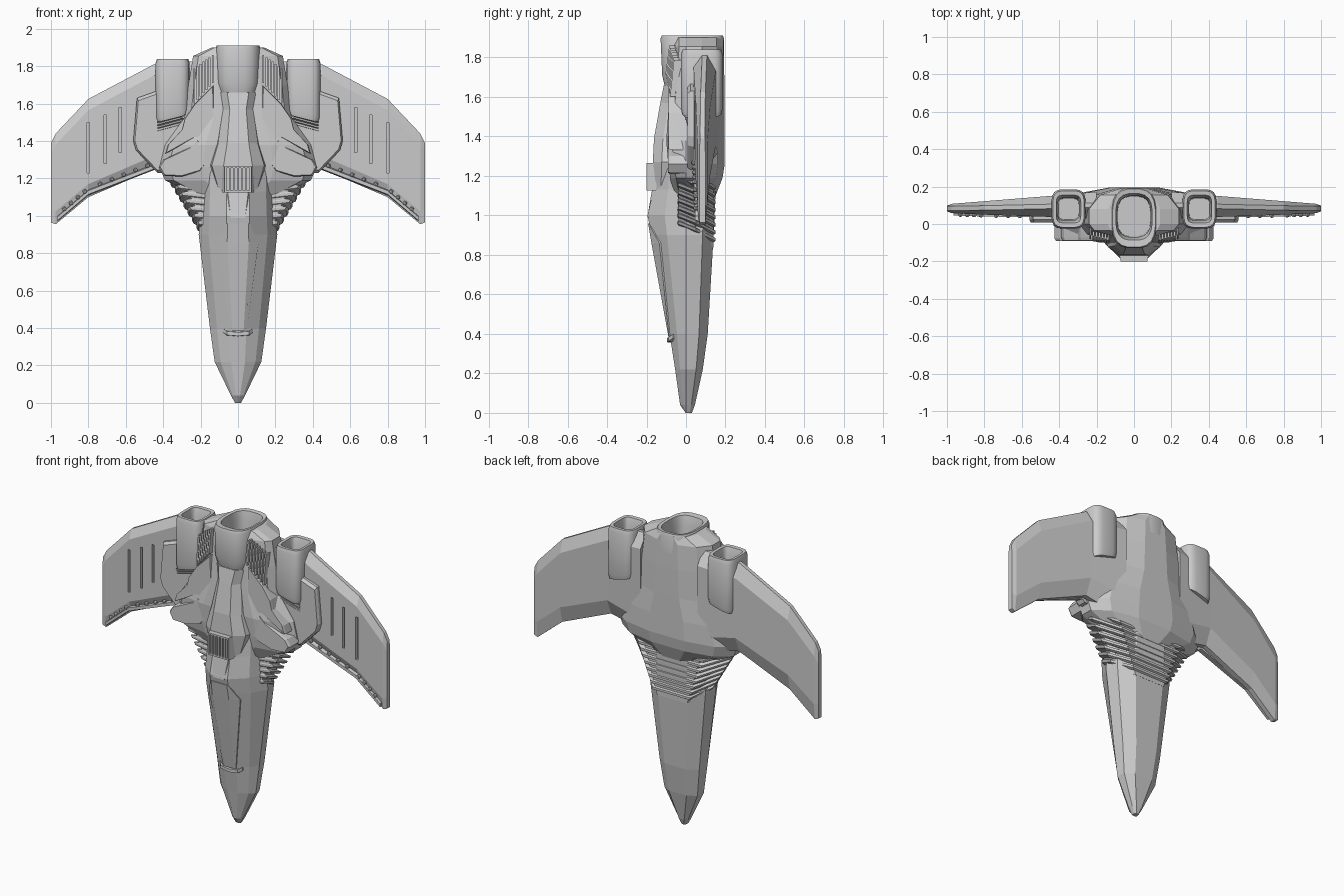
import bpy, bmesh, math
from mathutils import Vector

if "Cube" in bpy.data.objects:
    bpy.data.objects.remove(bpy.data.objects["Cube"])


def finish(name, bm, mirror=False, smooth=False, cutter=None):
    bmesh.ops.recalc_face_normals(bm, faces=bm.faces)
    me = bpy.data.meshes.new(name)
    bm.to_mesh(me)
    bm.free()
    ob = bpy.data.objects.new(name, me)
    bpy.context.collection.objects.link(ob)
    if cutter:
        b = ob.modifiers.new("cut", 'BOOLEAN')
        b.object, b.operation, b.solver = cutter, 'DIFFERENCE', 'EXACT'
    if mirror:
        m = ob.modifiers.new("mirror", 'MIRROR')
        m.use_axis[0] = True
    if smooth:
        bpy.ops.object.select_all(action='DESELECT')
        ob.select_set(True)
        bpy.context.view_layer.objects.active = ob
        bpy.ops.object.shade_smooth_by_angle(angle=math.radians(35))
    return ob


def add_loft(bm, rings):
    vs = [[bm.verts.new(p) for p in r] for r in rings]
    n = len(vs[0])
    for a, b in zip(vs, vs[1:]):
        for i in range(n):
            j = (i + 1) % n
            bm.faces.new((a[i], a[j], b[j], b[i]))
    bm.faces.new(vs[0][::-1])
    bm.faces.new(vs[-1])


def loft(name, rings, **kw):
    bm = bmesh.new()
    add_loft(bm, rings)
    return finish(name, bm, **kw)


def sym(half, z):
    """Full ring at height z from the x > 0 half of a section."""
    return [(x, y, z) for x, y in half] + [(-x, y, z) for x, y in reversed(half)]


def oval(cx, cy, rx, ry, z, p=3.0, n=20, slope=0.0):
    pts = []
    for i in range(n):
        a = 2 * math.pi * (i + .5) / n
        c, s = math.cos(a), math.sin(a)
        x = cx + rx * math.copysign(abs(c) ** (2 / p), c)
        y = cy + ry * math.copysign(abs(s) ** (2 / p), s)
        pts.append((x, y, z + slope * (x - cx)))
    return pts


def add_box(bm, x, y, z, sx, sy, sz):
    r = [(x - sx/2, y - sy/2), (x + sx/2, y - sy/2), (x + sx/2, y + sy/2), (x - sx/2, y + sy/2)]
    add_loft(bm, [[(a, b, z + k * sz/2) for a, b in r] for k in (-1, 1)])


def plate(name, outline, y_front, y_back, inset=.93, **kw):
    """Armour plate with chamfered front from an x-z outline."""
    cx = sum(p[0] for p in outline) / len(outline)
    cz = sum(p[1] for p in outline) / len(outline)
    def ring(y, s):
        return [(cx + (x - cx) * s, y, cz + (z - cz) * s) for x, z in outline]
    return loft(name, [ring(y_back, 1), ring(y_front + .015, 1), ring(y_front, inset)], **kw)


# Hidden cutters for the engine bores and wing slots
bm = bmesh.new()
add_loft(bm, [oval(0, .035, .105, .14, z) for z in (1.64, 2.0)])
for s in (-1, 1):
    add_loft(bm, [oval(s * .35, .08, .077, .085, z) for z in (1.69, 2.0)])
bores = finish("bore_cutter", bm)
bm = bmesh.new()
add_loft(bm, [oval(.35, .08, .077, .085, z) for z in (1.69, 2.0)])
for x, lo, hi in ((.63, 1.34, 1.58), (.71, 1.28, 1.54), (.80, 1.23, 1.50)):
    add_box(bm, x, .04, (lo + hi) / 2, .014, .06, hi - lo)
slots = finish("slot_cutter", bm)
for c in (bores, slots):
    c.hide_render = True
    c.hide_viewport = True

# Nose and fuselage
rows = [(0, .016, -.002, .03), (.04, .038, -.03, .045), (.22, .125, -.055, .085), (.4, .15, -.083, .11),
        (.9, .21, -.175, .14), (1.0, .205, -.195, .145), (1.13, .2, -.165, .15), (1.4, .2, -.13, .15), (1.58, .14, -.08, .15)]
loft("fuselage", [sym([(.3*w, f), (.75*w, f*.55), (w, .0), (.93*w, b*.6), (.5*w, b)], z) for z, w, f, b in rows])

# Canopy and the lip at its lower end
loft("canopy", [sym(h, z) for z, h in (
    (.385, [(.03, -.089), (.045, -.086), (.045, -.05)]),
    (.86, [(.058, -.175), (.11, -.135), (.11, -.10)]),
    (.96, [(.055, -.192), (.062, -.19), (.062, -.15)]))])
lip = [(-.08, -.055, .39), (-.06, -.077, .375), (0, -.084, .37), (.06, -.077, .375), (.08, -.055, .39)]
loft("canopy_lip", [[(x, y - .012, z - .012), (x, y - .012, z + .008), (x, y + .03, z + .012), (x, y + .03, z - .016)]
                    for x, y, z in lip])

# Central body with the back shell
rows = [(1.10, .20, -.05, .15), (1.19, .39, -.065, .185), (1.26, .42, -.075, .196), (1.38, .39, -.085, .196),
        (1.52, .29, -.075, .196), (1.7, .265, -.06, .194), (1.855, .24, -.05, .19), (1.9, .14, -.05, .19)]
loft("body_shell", [sym([(.45*w, f - .015), (.88*w, f + .015), (w, .0), (w, .08), (.75*w, b - .035), (.3*w, b)], z)
                    for z, w, f, b in rows], cutter=bores)

# Raised spine running from canopy to main engine
rows = [(.99, .07, -.196), (1.13, .10, -.172), (1.27, .14, -.168), (1.39, .105, -.162), (1.57, .08, -.13), (1.66, .105, -.112)]
loft("spine", [sym([(.55*w, f), (w, f + .045), (w * 1.25, .02), (w, .1)], z) for z, w, f in rows], cutter=bores)

# Spine intake with vertical slats
bm = bmesh.new()
add_loft(bm, [sym([(.072, -.188), (.085, -.15)], z) for z in (1.125, 1.265)])
for i in range(7):
    add_box(bm, -.066 + .022 * i, -.185, 1.195, .010, .03, .13)
for z in (1.13, 1.26):
    add_box(bm, 0, -.185, z, .144, .03, .01)
finish("spine_intake", bm)

# Main engine nozzle
loft("main_nozzle", [oval(0, .03, .085, .13, 1.62), oval(0, .04, .11, .15, 1.66), oval(0, .035, .122, .157, 1.71),
                     oval(0, .032, .122, .162, 1.895), oval(0, .032, .115, .156, 1.912), oval(0, .038, .098, .125, 1.908),
                     oval(0, .04, .09, .11, 1.85), oval(0, .04, .088, .107, 1.66)], smooth=True)

# Side engine pods
loft("side_pod", [oval(.35, .08, .085, .10, 1.52, 4, slope=-.25), oval(.35, .08, .092, .106, 1.55, 4, slope=-.25),
                  oval(.35, .08, .092, .106, 1.815, 4), oval(.35, .08, .084, .098, 1.84, 4),
                  oval(.35, .08, .066, .075, 1.838, 5), oval(.35, .08, .058, .06, 1.79, 5),
                  oval(.35, .08, .055, .056, 1.71, 5)], mirror=True, smooth=True)

# Slatted vents beneath the pods
bm = bmesh.new()
for i in range(5):
    add_loft(bm, [[(.28, y, 1.535 - .016*i + k), (.43, y, 1.495 - .016*i + k), (.43, .06, 1.495 - .016*i + k),
                   (.28, .06, 1.535 - .016*i + k)] for k, y in ((0, .0 + .006*i), (.008, -.012 + .006*i))])
finish("pod_vents", bm, mirror=True)

# Swept wings
rows = [(.2, 1.83, 1.2, .03, .172), (.45, 1.81, 1.25, .038, .15), (.8, 1.625, 1.10, .05, .122),
        (.975, 1.44, .955, .058, .108), (1.0, 1.39, .965, .068, .098)]
def wing_ring(x, top, bot, f, b):
    m = (f + b) / 2
    return [(x, m - .012, top), (x, f, top - .06), (x, f, bot + .07), (x, m - .015, bot),
            (x, m + .015, bot), (x, b, bot + .1), (x, b, top - .08), (x, m + .012, top)]
loft("wing", [wing_ring(*r) for r in rows], mirror=True, cutter=slots)

# Strip and knobs along the lower wing edge
path = [(.42, .06, 1.262), (.8, .066, 1.115), (.965, .072, .975)]
loft("wing_edge_strip", [[(x, y - .026, z), (x, y - .026, z + .02), (x, y + .01, z + .028), (x, y + .01, z - .006)]
                         for x, y, z in path], mirror=True)
bm = bmesh.new()
for i in range(10):
    a, b, t = (path[0], path[1], i / 6) if i < 6 else (path[1], path[2], (i - 5.5) / 4.5)
    r = bmesh.ops.create_icosphere(bm, subdivisions=1, radius=.014)
    bmesh.ops.translate(bm, verts=r["verts"], vec=Vector(a).lerp(Vector(b), t) + Vector((0, -.02, .03)))
finish("wing_edge_knobs", bm, mirror=True)

# Armour plates on wing root and cheeks
plate("wing_root_plate", [(.40, 1.68), (.54, 1.63), (.56, 1.4), (.545, 1.35), (.43, 1.23), (.3, 1.23), (.28, 1.5)],
      .008, .07, mirror=True)
plate("cheek_plate", [(.21, 1.41), (.25, 1.37), (.40, 1.30), (.425, 1.26), (.40, 1.215), (.3, 1.21), (.2, 1.24), (.15, 1.3)],
      -.092, .0, mirror=True)
plate("shoulder_plate", [(.13, 1.7), (.23, 1.6), (.285, 1.52), (.30, 1.46), (.375, 1.38), (.39, 1.33), (.23, 1.42), (.12, 1.42)],
      -.088, .0, .95, mirror=True)

# Shoulder grilles beside the main engine
bm = bmesh.new()
for i in range(7):
    x, top, bot = .135 + .0165 * i, 1.86 - .012 * i, 1.71 - .018 * i
    add_loft(bm, [[(x - .005, y, z), (x + .005, y, z), (x + .005, y + .05, z), (x - .005, y + .05, z)]
                  for y, z in ((-.105 + .004*i, bot), (-.085 + .004*i, top))])
finish("shoulder_grille", bm, mirror=True)

# Ribbed neck flaring from fuselage to body
def rib(w, z, s=1.0):
    half = [(.14, -.045), (w * .96, -.04), (w, -.02), (w, .05), (w * .6, .15)]
    return [(x * s, y * s, z + .12 * (abs(x) - .2) - .4 * (y + .03)) for x, y, z in sym(half, z)]
loft("neck_core", [rib(.19, .92, .93), rib(.35, 1.21, .93)])
bm = bmesh.new()
for i in range(8):
    w, z = .215 + .023 * i, .945 + .036 * i
    add_loft(bm, [rib(w, z, .93), rib(w, z + .006), rib(w + .008, z + .020), rib(w, z + .026, .93)])
finish("neck_ribs", bm)
